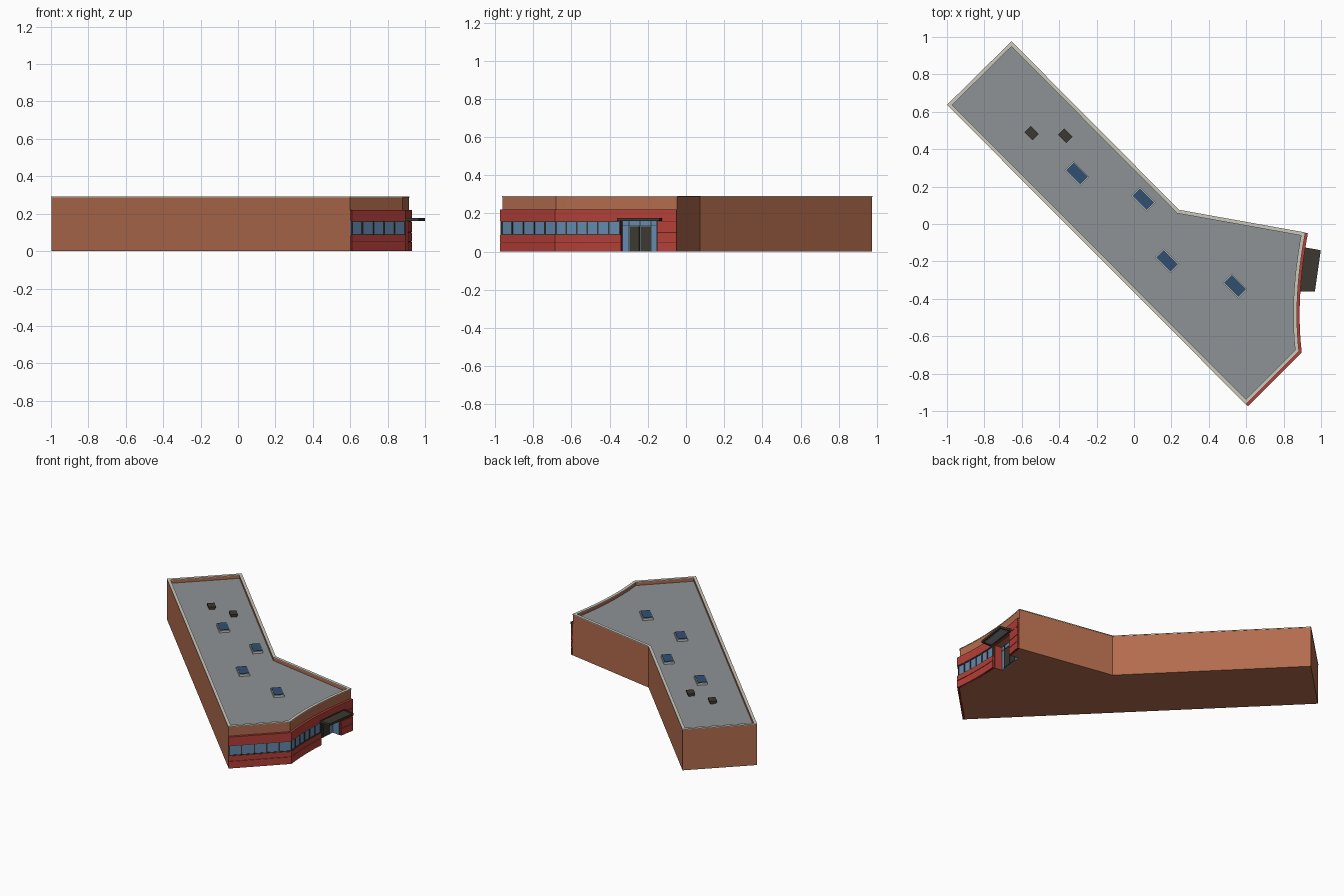
import bpy, bmesh, math
from mathutils import Vector as V

if "Cube" in bpy.data.objects:
    bpy.data.objects.remove(bpy.data.objects["Cube"])


def material(name, r, g, b):
    m = bpy.data.materials.new(name)
    m.diffuse_color = (r, g, b, 1)
    m.use_nodes = True
    m.node_tree.nodes["Principled BSDF"].inputs["Base Color"].default_value = m.diffuse_color
    return m


BRICK = material("brick", 0.45, 0.15, 0.075)
RED = material("red_panel", 0.45, 0.05, 0.04)
SEAM = material("seam", 0.12, 0.015, 0.012)
ROOF = material("roof_grey", 0.27, 0.29, 0.30)
GLASS = material("glass", 0.13, 0.25, 0.42)
SKY = material("skylight_glass", 0.03, 0.08, 0.17)
DARK = material("dark_metal", 0.045, 0.04, 0.03)
PALE = material("pale_trim", 0.60, 0.57, 0.50)


def finish(name, bm, mat):
    bmesh.ops.recalc_face_normals(bm, faces=bm.faces)
    me = bpy.data.meshes.new(name)
    bm.to_mesh(me)
    bm.free()
    me.materials.append(mat)
    ob = bpy.data.objects.new(name, me)
    bpy.context.collection.objects.link(ob)
    return ob


def prism(name, pts, z0, z1, mat):
    bm = bmesh.new()
    low = [bm.verts.new((p.x, p.y, z0)) for p in pts]
    top = [bm.verts.new((p.x, p.y, z1)) for p in pts]
    bm.faces.new(low)
    bm.faces.new(top)
    for i in range(len(pts)):
        j = (i + 1) % len(pts)
        bm.faces.new((low[i], low[j], top[j], top[i]))
    return finish(name, bm, mat)


def offset(pts, d, closed=False):
    # mitred offset to the left of the walking direction
    out, n = [], len(pts)
    for i, p in enumerate(pts):
        a = pts[i - 1] if (closed or i > 0) else None
        b = pts[(i + 1) % n] if (closed or i < n - 1) else None
        dirs = [(e - s).normalized() for s, e in ((a, p), (p, b)) if s is not None and e is not None]
        nor = [V((-t.y, t.x)) for t in dirs]
        m = sum(nor, V((0, 0))).normalized()
        out.append(p + m * (d / m.dot(nor[0])))
    return out


def strip(name, pts, o0, o1, z0, z1, mat, closed=False):
    # rectangular section swept along a plan path
    bm = bmesh.new()
    rows = []
    for a, b in zip(offset(pts, o0, closed), offset(pts, o1, closed)):
        rows.append([bm.verts.new(c) for c in
                     ((a.x, a.y, z0), (b.x, b.y, z0), (b.x, b.y, z1), (a.x, a.y, z1))])
    n = len(rows)
    for i in range(n if closed else n - 1):
        r, s = rows[i], rows[(i + 1) % n]
        for k in range(4):
            l = (k + 1) % 4
            bm.faces.new((r[k], r[l], s[l], s[k]))
    if not closed:
        bm.faces.new(rows[0])
        bm.faces.new(rows[-1])
    return finish(name, bm, mat)


# Plan outline: straight wing plus a concave curved front
A, B, C = V((-0.997, 0.637)), V((-0.655, 0.974)), V((0.24, 0.074))
D, CTRL, E, F = V((0.914, -0.047)), V((0.8475, -0.397)), V((0.88, -0.68)), V((0.598, -0.962))


def on_curve(t):
    return D * (1 - t) ** 2 + CTRL * (2 * t * (1 - t)) + E * t * t


def curve(t0, t1, n):
    return [on_curve(t0 + (t1 - t0) * i / n) for i in range(n + 1)]


T0, T1 = 0.149, 0.44
pier_path, door_path, win_path = curve(0, T0, 2), curve(T0, T1, 4), curve(T1, 1, 6) + [F]
whole = pier_path + door_path[1:] + win_path[1:]
p, q = door_path[0], door_path[-1]
t = (q - p).normalized()
n = V((-t.y, t.x))
p2, q2 = p - n * 0.06, q - n * 0.06

# Brick body with recessed entrance, roof deck, parapet and coping
outline = [A, B, C] + whole
prism("lower_walls", [A, B, C] + pier_path + [p2, q2] + win_path, 0, 0.166, BRICK)
prism("upper_walls", outline, 0.166, 0.262, BRICK)
strip("parapet", outline, -0.016, 0, 0.262, 0.286, BRICK, True)
strip("coping", outline, -0.018, 0.002, 0.286, 0.291, PALE, True)
prism("roof_deck", offset(outline, -0.014, True), 0.262, 0.265, ROOF)

# Red cladding bands with dark seams behind
strip("upper_backing", whole, 0, 0.012, 0.162, 0.219, SEAM)
strip("upper_cladding", whole, 0, 0.016, 0.160, 0.221, RED)
strip("lower_backing", win_path, 0, 0.012, 0, 0.085, SEAM)
strip("pier_backing", pier_path, 0, 0.012, 0, 0.162, SEAM)
for i, (a, b) in enumerate(((0, 0.049), (0.052, 0.087))):
    strip(f"lower_cladding_{i}", win_path, 0, 0.016, a, b, RED)
for i, (a, b) in enumerate(((0, 0.049), (0.052, 0.099), (0.102, 0.158))):
    strip(f"pier_cladding_{i}", pier_path, 0, 0.016, a, b, RED)

# Ribbon window: glass, rails and mullions
strip("ribbon_glass", win_path, 0, 0.010, 0.085, 0.162, GLASS)
for i, z in enumerate((0.087, 0.155)):
    strip(f"window_rail_{i}", win_path, 0, 0.013, z, z + 0.005, DARK)
marks = curve(T1 + 0.005, 1, 6) + [E.lerp(F, f) for f in (0.18, 0.38, 0.58, 0.79, 0.985)]
for i, m in enumerate(marks):
    d = (F - E).normalized() if i > 6 else (marks[min(i + 1, 6)] - marks[max(i - 1, 0)]).normalized()
    strip(f"mullion_{i}", [m - d * 0.004, m + d * 0.004], 0, 0.014, 0.087, 0.160, DARK)

# Entrance recess: glazed screen, doors, side reveals
strip("entrance_screen", [p2, q2], 0, 0.006, 0, 0.166, GLASS)
strip("side_glass", [p, p2], -0.004, 0.004, 0, 0.166, GLASS)
strip("side_reveal", [q, q2], -0.004, 0.004, 0, 0.166, RED)
for i, (a, b) in enumerate(((0.22, 0.475), (0.525, 0.78))):
    strip(f"door_{i}", [p2.lerp(q2, a), p2.lerp(q2, b)], 0.004, 0.010, 0.002, 0.132, DARK)
strip("transom_bar", [p2, q2], 0.004, 0.009, 0.137, 0.141, DARK)
for i, f in enumerate((0.2, 0.5, 0.8)):
    c = p2.lerp(q2, f)
    strip(f"screen_post_{i}", [c - t * 0.002, c + t * 0.002], 0.004, 0.011, 0, 0.166, DARK)

# Entrance canopy: panel in a rim
canopy = [V((0.912, -0.125)), V((0.9985, -0.140)), V((0.967, -0.362)), V((0.882, -0.360))]
prism("canopy_panel", offset(canopy, -0.006, True), 0.166, 0.173, DARK)
strip("canopy_rim", canopy, -0.010, 0, 0.162, 0.177, DARK, True)
prism("canopy_soffit", offset(canopy, -0.016, True), 0.164, 0.167, ROOF)


def roof_box(name, x, y, length, width, z0, z1, mat):
    u, w = V((1, -1)).normalized() * length / 2, V((1, 1)).normalized() * width / 2
    c = V((x, y))
    prism(name, [c - u - w, c - u + w, c + u + w, c + u - w], z0, z1, mat)


# Skylights and roof vents
for i, (x, y) in enumerate(((-0.305, 0.27), (0.05, 0.133), (0.177, -0.197), (0.54, -0.332))):
    roof_box(f"skylight_curb_{i}", x, y, 0.118, 0.068, 0.264, 0.279, PALE)
    roof_box(f"skylight_pane_{i}", x, y, 0.108, 0.058, 0.278, 0.283, SKY)
for i, (x, y) in enumerate(((-0.547, 0.486), (-0.367, 0.472))):
    roof_box(f"vent_base_{i}", x, y, 0.052, 0.038, 0.264, 0.276, DARK)
    roof_box(f"vent_cap_{i}", x, y, 0.062, 0.048, 0.276, 0.285, DARK)
